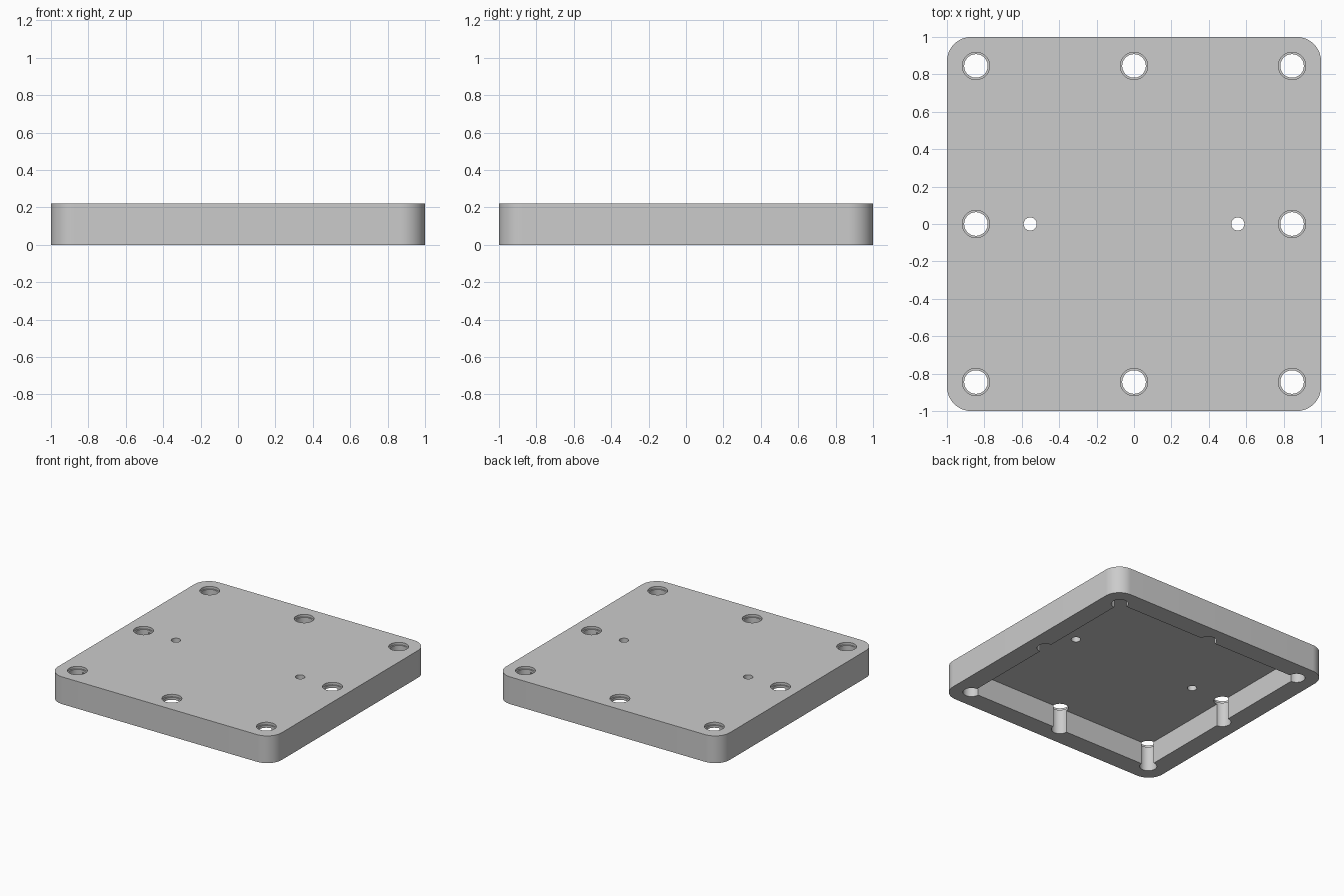
import bpy
import bmesh
import math

default = bpy.data.objects.get("Cube")
if default:
    bpy.data.objects.remove(default, do_unlink=True)

HEIGHT = 0.22
CEILING = 0.18     # top of the hollow underside
HOLE_AT = 0.845    # bolt holes sit on the hollow's wall line
CORNER = 0.13

grey = bpy.data.materials.new("plain grey")
grey.use_nodes = True
colour = (0.6, 0.6, 0.6, 1)
grey.diffuse_color = colour
grey.node_tree.nodes["Principled BSDF"].inputs["Base Color"].default_value = colour


def prism(name, outline, low, high):
    """Extrude a flat outline upward from low to high."""
    bm = bmesh.new()
    base = bm.faces.new([bm.verts.new((x, y, low)) for x, y in outline])
    top = bmesh.ops.extrude_face_region(bm, geom=[base])["geom"]
    bmesh.ops.translate(bm, vec=(0, 0, high - low),
                        verts=[v for v in top if isinstance(v, bmesh.types.BMVert)])
    bmesh.ops.recalc_face_normals(bm, faces=bm.faces)
    mesh = bpy.data.meshes.new(name)
    bm.to_mesh(mesh)
    bm.free()
    mesh.materials.append(grey)
    obj = bpy.data.objects.new(name, mesh)
    bpy.context.collection.objects.link(obj)
    return obj


def circle(cx, cy, radius, count=48):
    angles = [2 * math.pi * (i + 0.5) / count for i in range(count)]
    return [(cx + radius * math.cos(a), cy + radius * math.sin(a)) for a in angles]


def rounded_square(half, radius, steps=16):
    points = []
    for quarter, (sx, sy) in enumerate([(1, 1), (-1, 1), (-1, -1), (1, -1)]):
        for i in range(steps + 1):
            a = math.pi / 2 * (quarter + i / steps)
            points.append((sx * (half - radius) + radius * math.cos(a),
                           sy * (half - radius) + radius * math.sin(a)))
    return points


# Rounded plate
plate = prism("cover_plate", rounded_square(1, CORNER), 0, HEIGHT)

# Hollow underside
c = HOLE_AT
cutters = [prism("hollow_cutter", [(-c, -c), (c, -c), (c, c), (-c, c)], -0.1, CEILING)]

# Eight stepped bolt holes round the edge
for ix in (-1, 0, 1):
    for iy in (-1, 0, 1):
        if ix or iy:
            x, y = ix * c, iy * c
            cutters.append(prism("bolt_hole_cutter", circle(x, y, 0.063), -0.1, 0.3))
            cutters.append(prism("counterbore_cutter", circle(x, y, 0.073), HEIGHT - 0.02, 0.3))

# Two small holes across the middle
for side in (-1, 1):
    cutters.append(prism("small_hole_cutter", circle(side * 0.555, 0, 0.035), -0.1, 0.3))

# Cut everything out of the plate
bpy.ops.object.select_all(action="DESELECT")
bpy.context.view_layer.objects.active = plate
plate.select_set(True)
for cutter in cutters:
    mod = plate.modifiers.new("cut", "BOOLEAN")
    mod.operation = "DIFFERENCE"
    mod.solver = "EXACT"
    mod.object = cutter
    bpy.ops.object.modifier_apply(modifier=mod.name)
    bpy.data.objects.remove(cutter, do_unlink=True)

bpy.ops.object.shade_smooth_by_angle(angle=math.radians(30))
